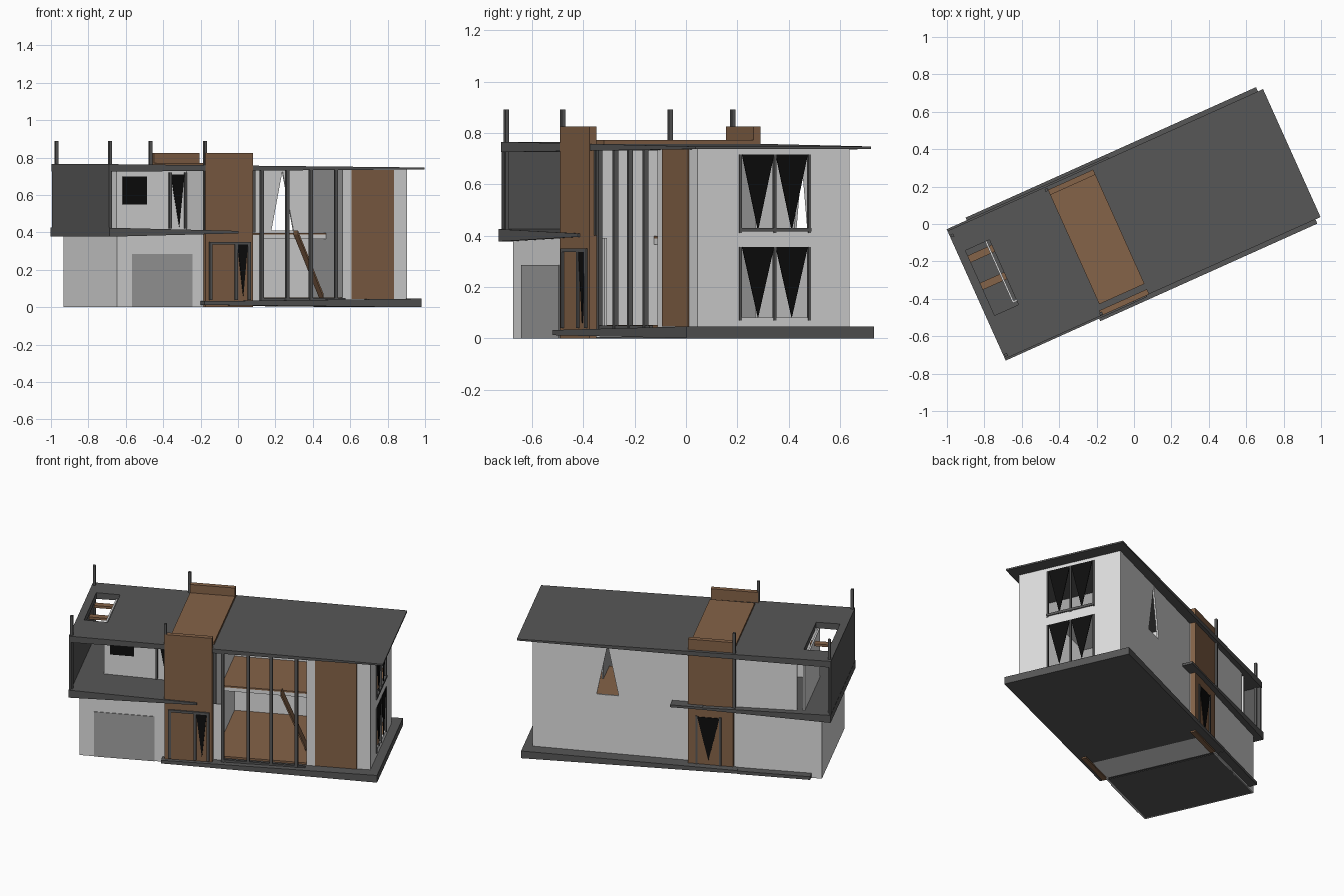
import bpy, bmesh, math

if "Cube" in bpy.data.objects:
    bpy.data.objects.remove(bpy.data.objects["Cube"])

ANGLE = math.radians(24.2)   # the whole house is turned in plan


def mat(name, r, g, b):
    lin = lambda c: ((c / 255 + 0.055) / 1.055) ** 2.4 if c > 10 else c / 255 / 12.92
    m = bpy.data.materials.new(name)
    m.diffuse_color = (lin(r), lin(g), lin(b), 1)
    m.use_nodes = True
    m.node_tree.nodes["Principled BSDF"].inputs["Base Color"].default_value = m.diffuse_color
    return m


WALL = mat("light_render", 222, 222, 222)
DARK = mat("dark_grey", 87, 87, 87)
WOOD = mat("brown_timber", 133, 99, 72)
GREY = mat("mid_grey", 162, 162, 162)
BLACK = mat("black_glass", 13, 13, 13)


def finish(name, bm, m):
    bmesh.ops.recalc_face_normals(bm, faces=bm.faces)
    me = bpy.data.meshes.new(name)
    bm.to_mesh(me)
    bm.free()
    me.materials.append(m)
    ob = bpy.data.objects.new(name, me)
    ob.rotation_euler[2] = ANGLE
    bpy.context.collection.objects.link(ob)
    return ob


def panel(name, a, b, place, m, holes=()):
    """Slab over ranges a and b with rectangular holes; place(a, b, side) gives the point."""
    A = sorted(set(list(a) + [h[i] for h in holes for i in (0, 1)]))
    B = sorted(set(list(b) + [h[i] for h in holes for i in (2, 3)]))
    bm = bmesh.new()
    verts = {}

    def v(i, j, s):
        if (i, j, s) not in verts:
            verts[i, j, s] = bm.verts.new(place(A[i], B[j], s))
        return verts[i, j, s]

    def solid(i, j):
        if not (0 <= i < len(A) - 1 and 0 <= j < len(B) - 1):
            return False
        p, q = (A[i] + A[i + 1]) / 2, (B[j] + B[j + 1]) / 2
        return not any(h[0] < p < h[1] and h[2] < q < h[3] for h in holes)

    for i in range(len(A) - 1):
        for j in range(len(B) - 1):
            if not solid(i, j):
                continue
            ring = [(i, j), (i + 1, j), (i + 1, j + 1), (i, j + 1)]
            for s in (0, 1):
                bm.faces.new([v(*r, s) for r in ring])
            for k, (di, dj) in enumerate([(0, -1), (1, 0), (0, 1), (-1, 0)]):
                if not solid(i + di, j + dj):
                    p, q = ring[k], ring[(k + 1) % 4]
                    bm.faces.new([v(*p, 0), v(*q, 0), v(*q, 1), v(*p, 1)])
    return finish(name, bm, m)


def box(name, u0, u1, v0, v1, z0, z1, m):
    return panel(name, (u0, u1), (v0, v1), lambda u, v, s: (u, v, (z0, z1)[s]), m)


def wedge(name, u0, u1, v0, v1, left, right, m, holes=()):
    """Slab whose (bottom, top) changes from left end to right end."""
    def place(u, v, s):
        t = (u - u0) / (u1 - u0)
        return (u, v, left[s] * (1 - t) + right[s] * t)
    return panel(name, (u0, u1), (v0, v1), place, m, holes)


def wall_u(name, u0, u1, z0, z1, v, t, m, holes=()):   # wall running lengthwise
    return panel(name, (u0, u1), (z0, z1), lambda u, z, s: (u, v + s * t, z), m, holes)


def wall_v(name, v0, v1, z0, z1, u, t, m, holes=()):   # wall running across
    return panel(name, (v0, v1), (z0, z1), lambda v, z, s: (u + s * t, v, z), m, holes)


def tri(name, pts, off, m):   # thin triangular plate
    bm = bmesh.new()
    f = bm.faces.new([bm.verts.new(p) for p in pts])
    r = bmesh.ops.extrude_face_region(bm, geom=[f])
    bmesh.ops.translate(bm, vec=off, verts=[g for g in r["geom"] if isinstance(g, bmesh.types.BMVert)])
    return finish(name, bm, m)


# Roof with skylight, floor slabs, base
wedge("roof", -.925, .925, -.375, .375, (.725, .765), (.737, .747), DARK, [(-.88, -.74, -.14, .24)])
wedge("terrace_slab", -.925, -.17, -.385, .385, (.377, .425), (.395, .408), DARK)
wedge("rear_ledge", -.17, .02, .32, .385, (.395, .41), (.395, .41), DARK)
wedge("base_slab", -.377, .895, -.40, .40, (.012, .032), (0, .046), DARK)
box("rear_base_strip", -.807, -.377, .34, .40, .01, .03, DARK)
box("garage_floor", -.86, -.36, -.345, .345, 0, .005, DARK)

# Garage
for n, v in (("front", -.35), ("rear", .34)):
    wall_u("garage_wall_" + n, -.867, -.35, 0, .40, v, .01, WALL)
wall_v("garage_wall_side", -.35, .35, 0, .40, -.867, .01, WALL)
wall_u("garage_door", -.78, -.425, 0, .285, -.354, .005, GREY)

# Timber tower: front and rear faces, strip over the roof, inner core
wall_u("tower_front", -.36, -.08, 0, .825, -.376, .03, WOOD)
wall_u("tower_rear", -.345, -.08, 0, .825, .325, .03, WOOD)
box("tower_roof_strip", -.345, -.08, -.315, .35, .75, .772, WOOD)
box("tower_core", -.355, -.08, -.35, .33, .01, .735, WALL)
for i, u in enumerate((-.33, -.182, -.105)):
    box(f"entrance_post_{i}", u - .008, u + .008, -.384, -.37, .04, .345, DARK)
box("entrance_head", -.338, -.097, -.384, -.37, .335, .35, DARK)
tri("entrance_glass", [(-.174, -.382, .34), (-.113, -.382, .34), (-.14, -.382, .06)], (0, .005, 0), BLACK)
for i, u in enumerate((-.27, -.13)):
    box(f"rear_door_post_{i}", u - .006, u + .006, .35, .362, .03, .34, DARK)
tri("rear_door_glass", [(-.265, .356, .335), (-.135, .356, .335), (-.2, .356, .06)], (0, .004, 0), BLACK)

# Upper left room, terrace and end screen
wall_u("upper_room_front", -.765, -.355, .41, .735, -.12, .01, WALL)
wall_u("upper_room_rear", -.72, -.34, .41, .735, .335, .01, WALL)
wall_v("upper_room_side", -.12, .34, .41, .735, -.765, .01, WALL)
wall_v("end_screen", -.372, .372, .42, .735, -.924, .012, DARK)
wall_u("upper_window", -.73, -.59, .55, .70, -.125, .004, BLACK)
tri("terrace_door_glass", [(-.45, -.126, .71), (-.37, -.126, .71), (-.40, -.126, .43)], (0, .004, 0), BLACK)
for i, u in enumerate((-.455, -.365)):
    box(f"terrace_door_post_{i}", u - .006, u + .006, -.135, -.12, .42, .72, DARK)
for i, v in enumerate((.19, .03)):
    box(f"skylight_slat_{i}", -.88, -.74, v - .02, v + .02, .70, .715, WOOD)

# Tall posts through the roof
for i, (u, v) in enumerate([(-.911, .342), (-.911, -.358), (-.352, .358), (-.357, -.365)]):
    box(f"roof_post_{i}", u - .008, u + .008, v - .008, v + .008, .41, .89, DARK)

# Living wing walls
wall_u("living_rear", -.08, .843, .035, .742, .31, .01, WALL, [(.335, .465, .41, .73)])
tri("rear_window_left", [(.335, .31, .41), (.335, .31, .73), (.40, .31, .73)], (0, .01, 0), WALL)
tri("rear_window_right", [(.465, .31, .41), (.465, .31, .73), (.40, .31, .73)], (0, .01, 0), WALL)
wall_u("living_front", .465, .843, .035, .745, -.33, .01, WALL)
wall_u("front_timber_panel", .516, .763, .045, .735, -.335, .006, WOOD)
wall_u("front_pier", -.08, -.02, .03, .39, -.34, .012, WALL)
STOREYS = ((.08, .355), (.42, .715))
wall_v("living_side", -.325, .315, .035, .745, .833, .01, WALL,
       [(-.148, .148, z0, z1) for z0, z1 in STOREYS])

# Side windows: two pointed panes per storey with frame posts
for k, (z0, z1) in enumerate(STOREYS):
    for i, v in enumerate((-.148, 0, .148)):
        box(f"side_post_{k}_{i}", .832, .848, v - .005, v + .005, z0 - .01, z1, DARK)
    for i, c in enumerate((-.072, .072)):
        tri(f"side_glass_{k}_{i}", [(.842, c - .068, z1), (.842, c + .068, z1), (.842, c, z0)],
            (.004, 0, 0), BLACK)
box("side_sill", .832, .85, -.153, .153, .415, .43, DARK)

# Front glazing mullions
for i, u in enumerate((-.022, .128, .265, .413)):
    box(f"mullion_{i}", u - .009, u + .009, -.368, -.35, .035, .745, DARK)
box("upper_mullion", -.075, -.06, -.36, -.345, .40, .745, DARK)
box("glazing_sill", -.03, .465, -.365, -.35, .035, .05, DARK)

# Interior: floors, stair and partition
box("lower_floor", -.08, .833, -.32, .31, .04, .052, WOOD)
box("upper_floor_slab", -.08, .833, -.10, .31, .365, .388, WALL)
box("upper_floor", -.08, .833, -.10, .31, .388, .398, WOOD)
panel("stair", (.28, .43), (-.16, -.10),
      lambda u, v, s: (u, v, .39 - (u - .28) / .15 * .34 + s * .02), WOOD)
wall_v("partition", -.32, .08, .05, .74, .47, .01, GREY)
